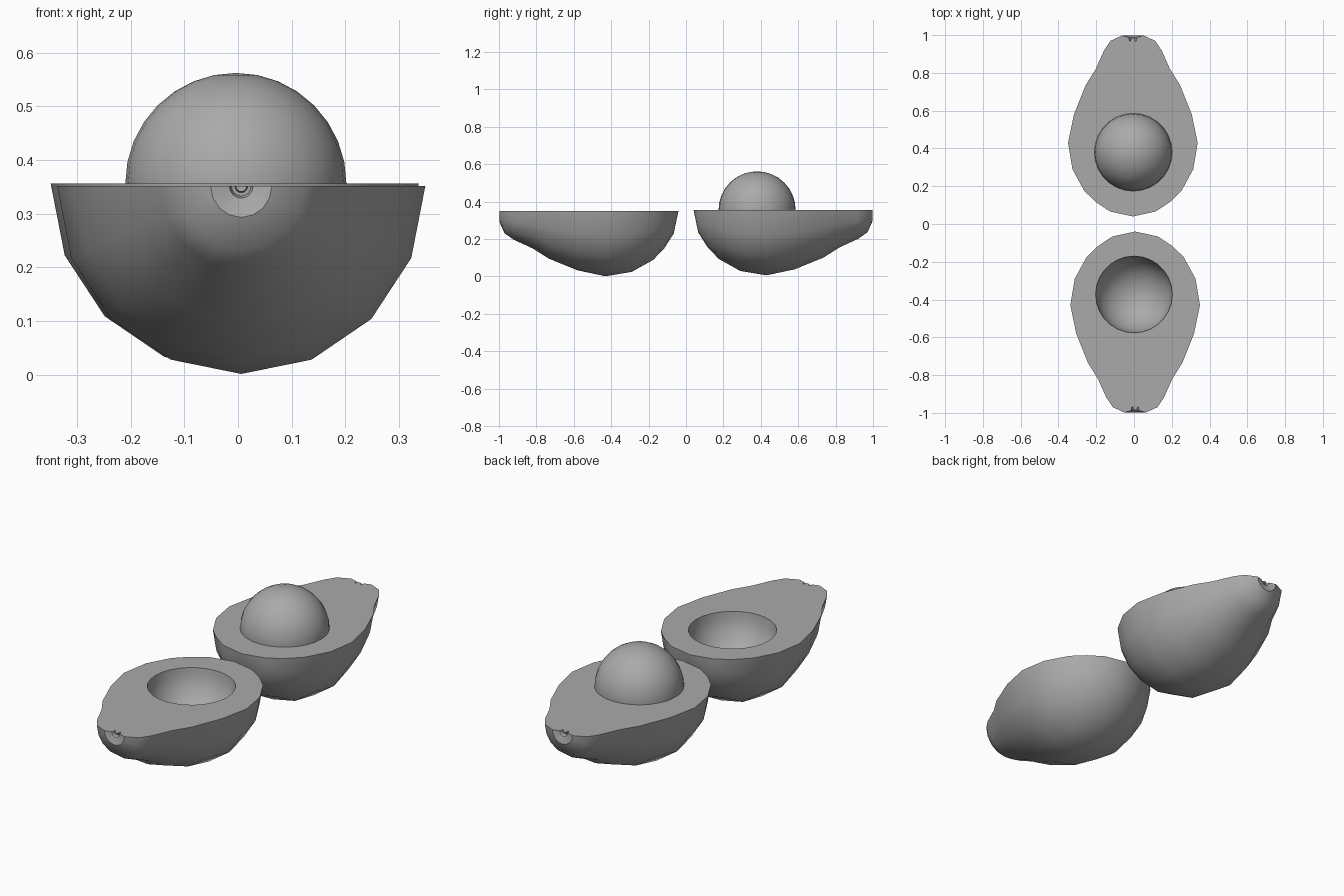
import bpy, bmesh, math

if "Cube" in bpy.data.objects:
    bpy.data.objects.remove(bpy.data.objects["Cube"])

grey = bpy.data.materials.new("plain_grey")
grey.diffuse_color = (0.4, 0.4, 0.4, 1)
grey.use_nodes = True
grey.node_tree.nodes["Principled BSDF"].inputs["Base Color"].default_value = grey.diffuse_color

# Half outline (radius, distance along y) from blossom end to the stem pit and nub
PROFILE = [(0, 0.04), (0.12, 0.066), (0.195, 0.115), (0.257, 0.175), (0.32, 0.29),
           (0.343, 0.43), (0.312, 0.58), (0.25, 0.735), (0.197, 0.82), (0.152, 0.92),
           (0.118, 0.97), (0.057, 0.998), (0.022, 0.988), (0.018, 0.97), (0.012, 0.97),
           (0.01, 0.985), (0, 0.985)]
SIDES = 8          # facets around the half body
SEED_SIDES = 28


def skin(bm, a, b, closed=False):
    """Join two rows of verts; a row of one vert makes a fan."""
    n = max(len(a), len(b))
    for i in range(n if closed else n - 1):
        j = (i + 1) % n
        if len(a) == 1:
            bm.faces.new((a[0], b[i], b[j]))
        elif len(b) == 1:
            bm.faces.new((a[i], a[j], b[0]))
        else:
            bm.faces.new((a[i], a[j], b[j], b[i]))


def finish(bm, name):
    bmesh.ops.recalc_face_normals(bm, faces=bm.faces)
    mesh = bpy.data.meshes.new(name)
    bm.to_mesh(mesh)
    bm.free()
    mesh.materials.append(grey)
    obj = bpy.data.objects.new(name, mesh)
    bpy.context.collection.objects.link(obj)
    bpy.ops.object.select_all(action='DESELECT')
    obj.select_set(True)
    bpy.context.view_layer.objects.active = obj
    bpy.ops.object.shade_smooth_by_angle(angle=math.radians(40))
    return obj


def fruit_half(name, side, cx, top, hollow=None):
    bm = bmesh.new()
    # Lathed lower skin
    rows = []
    for r, y in PROFILE:
        steps = [0] if r == 0 else range(SIDES + 1)
        rows.append([bm.verts.new((cx + r * math.cos(math.pi * k / SIDES), side * y,
                                   top - r * 1.02 * math.sin(math.pi * k / SIDES)))
                     for k in steps])
    for a, b in zip(rows, rows[1:]):
        skin(bm, a, b)
    rim = [e for e in bm.edges if e.is_boundary]
    # Seed hollow
    if hollow:
        hx, hy, hr = hollow
        prev = None
        for i in range(9):
            lat = math.pi / 2 * i / 8
            count = 1 if i == 8 else SEED_SIDES
            rr = 0 if i == 8 else hr * math.cos(lat)
            ring = [bm.verts.new((hx + rr * math.cos(math.tau * k / SEED_SIDES),
                                  hy + rr * math.sin(math.tau * k / SEED_SIDES),
                                  top - hr * math.sin(lat))) for k in range(count)]
            if prev:
                skin(bm, prev, ring, closed=True)
            else:
                first = ring
            prev = ring
        rim += [bm.edges.get((first[k], first[(k + 1) % SEED_SIDES]))
                for k in range(SEED_SIDES)]
    # Flat cut face
    bmesh.ops.triangle_fill(bm, edges=rim, use_beauty=True, use_dissolve=False)
    return finish(bm, name)


fruit_half("hollow_half", -1, 0.006, 0.351, (0.0, -0.373, 0.203))
fruit_half("seeded_half", 1, -0.006, 0.356)

# Seed sitting in the back half
bm = bmesh.new()
bmesh.ops.create_uvsphere(bm, u_segments=SEED_SIDES, v_segments=16, radius=0.206)
seed = finish(bm, "seed")
seed.location = (-0.004, 0.38, 0.356)
